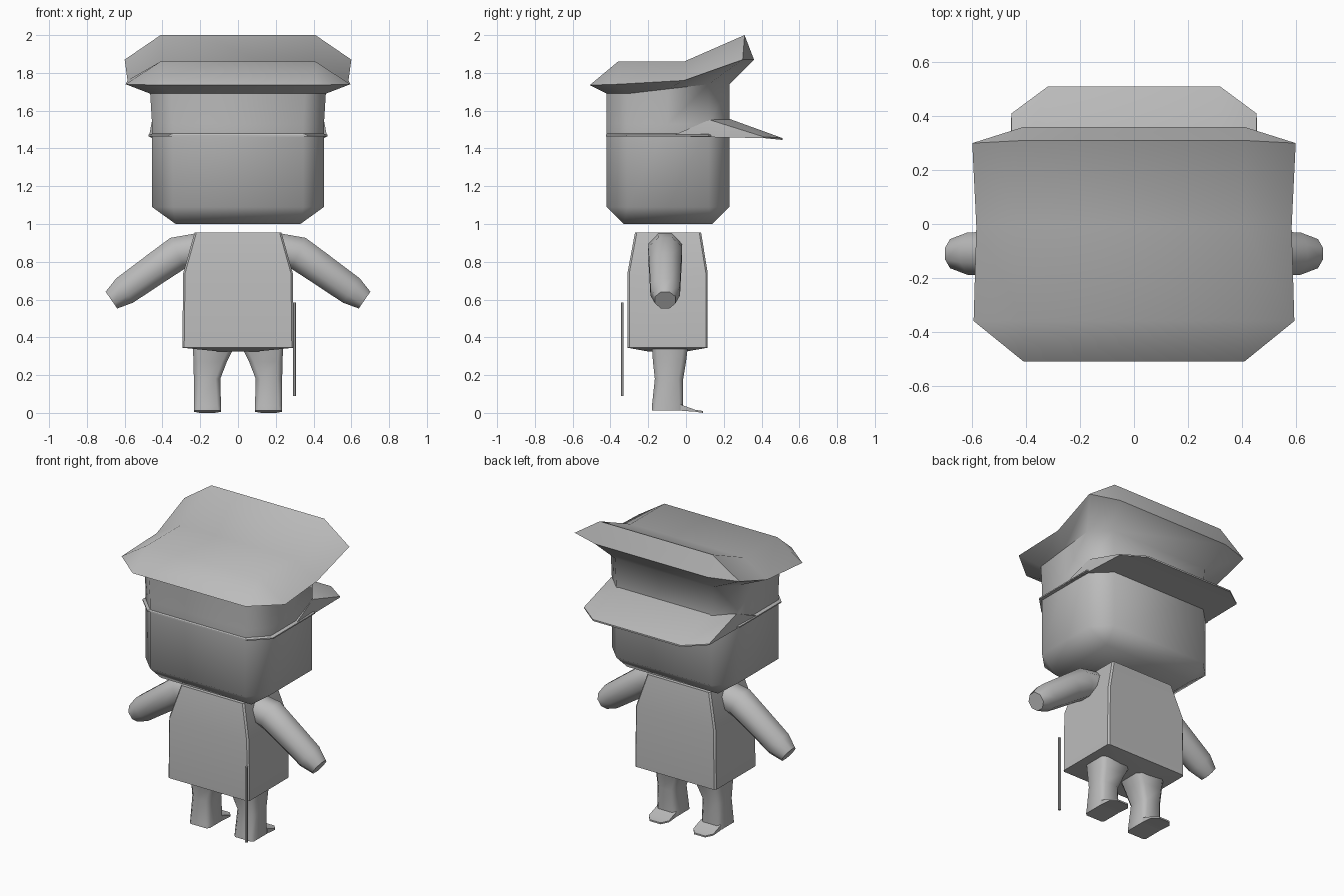
import bpy, bmesh, math
from mathutils import Vector

cube = bpy.data.objects.get("Cube")
if cube:
    bpy.data.objects.remove(cube, do_unlink=True)

grey = bpy.data.materials.new("plain_grey")
grey.use_nodes = True
COLOR = (0.5, 0.5, 0.5, 1)
grey.diffuse_color = COLOR
grey.node_tree.nodes["Principled BSDF"].inputs["Base Color"].default_value = COLOR


def loft(name, rings, angle=50, caps=(True, True)):
    """Join equal-length closed rings of points into a skin."""
    bm = bmesh.new()
    rows = [[bm.verts.new(p) for p in ring] for ring in rings]
    n = len(rows[0])
    for a, b in zip(rows, rows[1:]):
        for i in range(n):
            j = (i + 1) % n
            bm.faces.new((a[i], a[j], b[j], b[i]))
    # End caps are strips across mirrored ring points
    for row, wanted in ((rows[0], caps[0]), (rows[-1], caps[1])):
        if wanted:
            for i in range(n // 2 - 1):
                bm.faces.new((row[i], row[i + 1], row[n - 2 - i], row[n - 1 - i]))
    bmesh.ops.remove_doubles(bm, verts=bm.verts, dist=0.0005)
    bmesh.ops.dissolve_degenerate(bm, edges=bm.edges, dist=0.0001)
    bmesh.ops.recalc_face_normals(bm, faces=bm.faces)
    mesh = bpy.data.meshes.new(name)
    bm.to_mesh(mesh)
    bm.free()
    mesh.materials.append(grey)
    obj = bpy.data.objects.new(name, mesh)
    bpy.context.collection.objects.link(obj)
    bpy.ops.object.select_all(action='DESELECT')
    obj.select_set(True)
    bpy.context.view_layer.objects.active = obj
    bpy.ops.object.shade_smooth_by_angle(angle=math.radians(angle))
    return obj


def mirrored(half):
    return half + [(-x, y, z) for x, y, z in reversed(half)]


def block(hx, y0, y1, z, c, zf=None, cx=0):
    """Rectangle ring with cut corners; zf is the height of its +y end."""
    zf = z if zf is None else zf
    mid = (y0 + y1) / 2
    half = [(hx - c, y0, z), (hx, y0 + c, z), (hx, mid, (z + zf) / 2),
            (hx, y1 - c, zf), (hx - c, y1, zf)]
    return [(x + cx, y, h) for x, y, h in mirrored(half)]


# Head with the cap's band and crown in one skin
crown_rim = [(.41, -.51, 1.735), (.595, -.36, 1.74), (.585, -.01, 1.76),
             (.6, .30, 1.87), (.41, .36, 1.87)]
crown_top = [(.41, -.36, 1.86), (.41, -.36, 1.86), (.41, -.01, 1.86),
             (.41, .31, 2), (.41, .31, 2)]
loft("head_and_cap", [
    block(.33, -.33, .14, 1, 0),
    block(.455, -.42, .23, 1.09, .11),
    block(.455, -.42, .23, 1.53, .11),
    block(.465, -.42, .23, 1.69, .11, 1.74),
    mirrored(crown_rim), mirrored(crown_top)], 60)

# Thin lip around the lower edge of the cap
loft("cap_lip", [block(.455, -.42, .23, 1.462, .11), block(.475, -.424, .23, 1.464, .11),
                 block(.475, -.424, .23, 1.472, .11), block(.455, -.42, .23, 1.478, .11)],
     30, (False, False))

# Visor: a wedge that slopes down and out from the band
loft("visor", [
    mirrored([(.47, -.07, 1.463), (.455, .41, 1.455), (.32, .51, 1.445)]),
    mirrored([(.47, -.07, 1.468), (.455, .41, 1.462), (.32, .51, 1.455)]),
    mirrored([(.455, .12, 1.55), (.455, .13, 1.55), (.33, .22, 1.56)])], 40)

# Torso
loft("torso", [block(.1, -.2, .0, .325, 0), block(.295, -.31, .115, .345, .01),
               block(.29, -.31, .115, .74, .01), block(.23, -.27, .08, .955, .01)], 40)


def arm_rings(side):
    path = [((.2, .865), .09, 80), ((.32, .845), .092, 65), ((.42, .775), .087, 38),
            ((.6, .648), .08, 38), ((.645, .615), .055, 38)]
    rings = []
    for (x, z), r, tilt in path:
        a = math.radians(tilt)
        up = Vector((math.cos(a), 0, math.sin(a))) if tilt > 60 else Vector((.57, 0, .82))
        across = Vector((0, 1, 0))
        ring = []
        for k in range(8):
            t = math.tau * (k + .5) / 8
            p = Vector((x, -.11, z)) + (up * math.sin(t) + across * math.cos(t)) * r * 1.06
            ring.append((p.x * side, p.y, p.z))
        rings.append(ring)
    # Blunt hand end
    rings[-1] = [(x + .025 * side, y, z - .018) for x, y, z in rings[-1]]
    return rings


for side, label in ((1, "left"), (-1, "right")):
    loft(label + "_arm", arm_rings(side), 60)
    # Leg tapering from the hip
    loft(label + "_leg", [
        block(.072, -.18, -.02, .012, .015, cx=side * .162),
        block(.072, -.18, -.015, .04, .02, cx=side * .162),
        block(.07, -.165, -.015, .18, .025, cx=side * .164),
        block(.088, -.175, .0, .27, .025, cx=side * .147),
        block(.11, -.18, .01, .35, .025, cx=side * .13)], 60)
    # Flat toe
    toe = lambda z, tip: [(x + side * .162, y, h) for x, y, h in
                          mirrored([(.072, -.03, z), (.072, .05, tip + .006), (.04, .09, tip)])]
    loft(label + "_toe", [toe(.012, 0), toe(.045, .01)], 40)

# Slim upright stick
loft("stick", [block(.008, -.345, -.33, z, .003, cx=.298) for z in (.09, .585)], 30)
